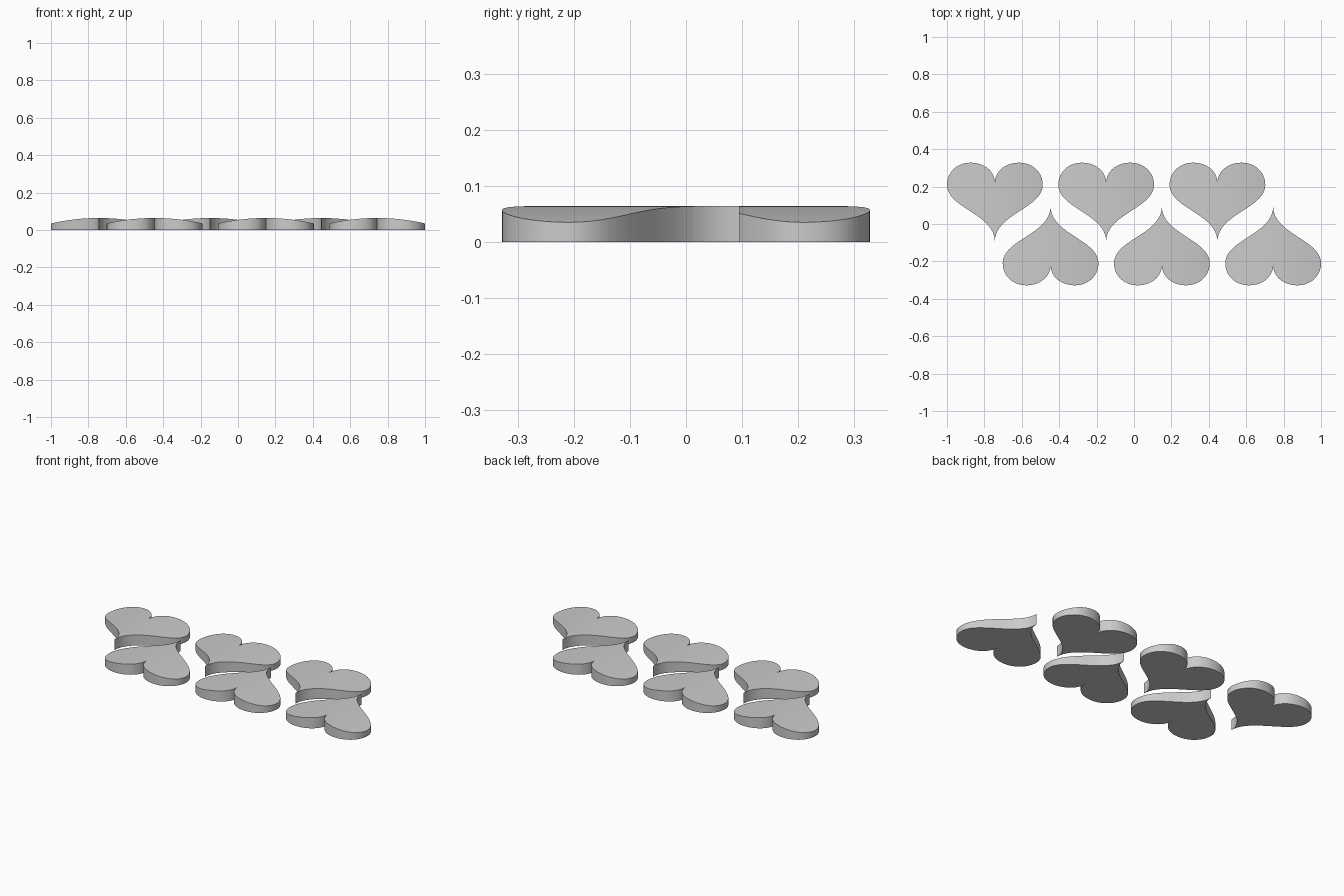
import bpy
import bmesh
import math
from mathutils import Vector
from mathutils.geometry import interpolate_bezier

cube = bpy.data.objects.get("Cube")
if cube:
    bpy.data.objects.remove(cube, do_unlink=True)

HALF_WIDTH = 0.256
CROWN = 0.064      # height along the middle of a heart
DROP = 0.029       # how far the top falls towards the sides
SPACING = 0.595
STRIPS = 16

# Plain grey material
grey = bpy.data.materials.new("light grey")
grey.use_nodes = True
colour = (0.6, 0.6, 0.6, 1)
grey.diffuse_color = colour
grey.node_tree.nodes["Principled BSDF"].inputs["Base Color"].default_value = colour


def half_outline():
    """Half of the heart outline, from the notch round to the tip."""
    segments = [
        ((0, 0.22), (0, 0.285), (0.06, 0.328), (0.13, 0.328)),
        ((0.13, 0.328), (0.2, 0.328), (HALF_WIDTH, 0.278), (HALF_WIDTH, 0.21)),
        ((HALF_WIDTH, 0.21), (HALF_WIDTH, 0.083), (0, 0.055), (0, -0.095)),
    ]
    points = []
    for seg, count in zip(segments, (12, 12, 24)):
        curve = interpolate_bezier(*[Vector((x, y, 0)) for x, y in seg], count)
        points += curve if not points else curve[1:]
    return points


def heart_mesh():
    """Right half of a heart slab with its top arched across the width."""
    bm = bmesh.new()
    bottom = bm.faces.new([bm.verts.new(p) for p in half_outline()])
    for i in range(1, STRIPS):
        bmesh.ops.bisect_plane(
            bm, geom=bm.verts[:] + bm.edges[:] + bm.faces[:],
            plane_co=(HALF_WIDTH * i / STRIPS, 0, 0), plane_no=(1, 0, 0), dist=1e-5)
    base = bm.faces[:]
    grown = bmesh.ops.extrude_face_region(bm, geom=base, use_keep_orig=True)
    for v in grown["geom"]:
        if isinstance(v, bmesh.types.BMVert):
            v.co.z = CROWN - DROP * (v.co.x / HALF_WIDTH) ** 2
    # Open the middle so the mirrored half joins on
    middle = [f for f in bm.faces if all(abs(v.co.x) < 1e-5 for v in f.verts)]
    bmesh.ops.delete(bm, geom=middle, context='FACES')
    bmesh.ops.mirror(bm, geom=bm.verts[:] + bm.edges[:] + bm.faces[:],
                     axis='X', merge_dist=1e-4)
    bmesh.ops.remove_doubles(bm, verts=bm.verts[:], dist=1e-5)
    bmesh.ops.recalc_face_normals(bm, faces=bm.faces[:])
    mesh = bpy.data.meshes.new("heart")
    bm.to_mesh(mesh)
    bm.free()
    mesh.materials.append(grey)
    return mesh


# Two staggered rows of hearts, the front row turned round
heart = heart_mesh()
for row, offset, turn in (("back", -0.149, 0), ("front", 0.149, math.pi)):
    for step, place in ((-1, "right"), (0, "middle"), (1, "left")):
        obj = bpy.data.objects.new(f"{row}_{place}_heart", heart)
        obj.location.x = offset + step * SPACING
        obj.rotation_euler.z = turn
        bpy.context.collection.objects.link(obj)

# Smooth the walls and arched tops, keep the rims sharp
bpy.ops.object.select_all(action='DESELECT')
obj.select_set(True)
bpy.context.view_layer.objects.active = obj
bpy.ops.object.shade_smooth_by_angle(angle=math.radians(30))
